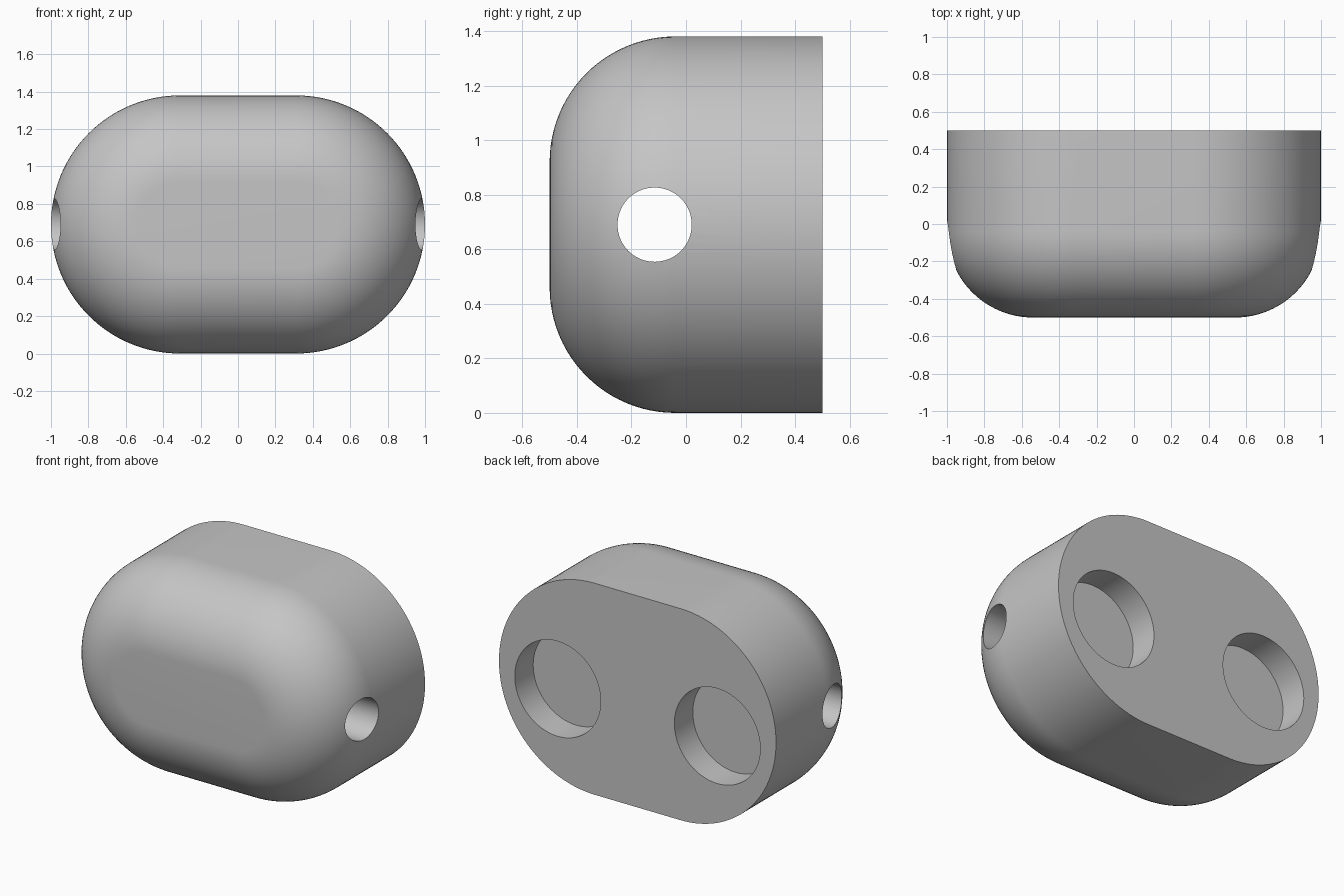
import bpy, bmesh, math

HALF, RAD, FILLET = 0.31, 0.69, 0.46      # straight half length, end radius, front rounding
FRONT, BACK = -0.5, 0.5
ARC, STEPS = 64, 24

default = bpy.data.objects.get("Cube")
if default:
    bpy.data.objects.remove(default, do_unlink=True)

grey = bpy.data.materials.new("plain grey")
grey.use_nodes = True
colour = (0.56, 0.56, 0.56, 1)
grey.diffuse_color = colour
grey.node_tree.nodes["Principled BSDF"].inputs["Base Color"].default_value = colour


def stadium(bm, y, inset):
    """Ring of vertices: two half circles joined by straight runs."""
    r, ring = RAD - inset, []
    for side in (0, 1):
        cx = HALF if side == 0 else -HALF
        for i in range(ARC + 1):
            a = -math.pi / 2 + math.pi * (side + i / ARC)
            ring.append(bm.verts.new((cx + r * math.cos(a), y, RAD + r * math.sin(a))))
    return ring


# Body: stadium section with a rounded front edge and a flat back
bm = bmesh.new()
rings = [stadium(bm, BACK, 0)]
for k in range(STEPS + 1):
    t = math.pi / 2 * k / STEPS
    rings.append(stadium(bm, FRONT + FILLET * (1 - math.sin(t)), FILLET * (1 - math.cos(t))))
for a, b in zip(rings, rings[1:]):
    for i in range(len(a)):
        j = (i + 1) % len(a)
        bm.faces.new((a[i], a[j], b[j], b[i]))
bm.faces.new(rings[0])
bm.faces.new(rings[-1])
bmesh.ops.recalc_face_normals(bm, faces=bm.faces)
mesh = bpy.data.meshes.new("body")
bm.to_mesh(mesh)
bm.free()
mesh.materials.append(grey)
body = bpy.data.objects.new("body", mesh)
bpy.context.collection.objects.link(body)


def cut(name, radius, depth, location, rotation):
    """Subtract a cylinder from the body."""
    bpy.ops.mesh.primitive_cylinder_add(vertices=96, radius=radius, depth=depth,
                                        location=location, rotation=rotation)
    cutter = bpy.context.object
    cutter.name = name
    cutter.hide_render = True
    cutter.data.materials.append(grey)
    mod = body.modifiers.new(name, "BOOLEAN")
    mod.operation, mod.solver, mod.object = "DIFFERENCE", "EXACT", cutter
    bpy.context.view_layer.objects.active = body
    bpy.ops.object.modifier_apply(modifier=name)
    bpy.data.objects.remove(cutter, do_unlink=True)


# Cord hole running side to side, and two round pockets in the back
cut("cord_hole", 0.136, 3, (0, -0.115, RAD), (0, math.pi / 2, 0))
POCKET = 0.19
for side, sx in (("left", 1), ("right", -1)):
    cut(side + "_pocket", 0.31, 2 * POCKET, (sx * 0.576, BACK, 0.62), (math.pi / 2, 0, 0))

bpy.ops.object.select_all(action="DESELECT")
body.select_set(True)
bpy.context.view_layer.objects.active = body
bpy.ops.object.shade_smooth_by_angle(angle=math.radians(30))
